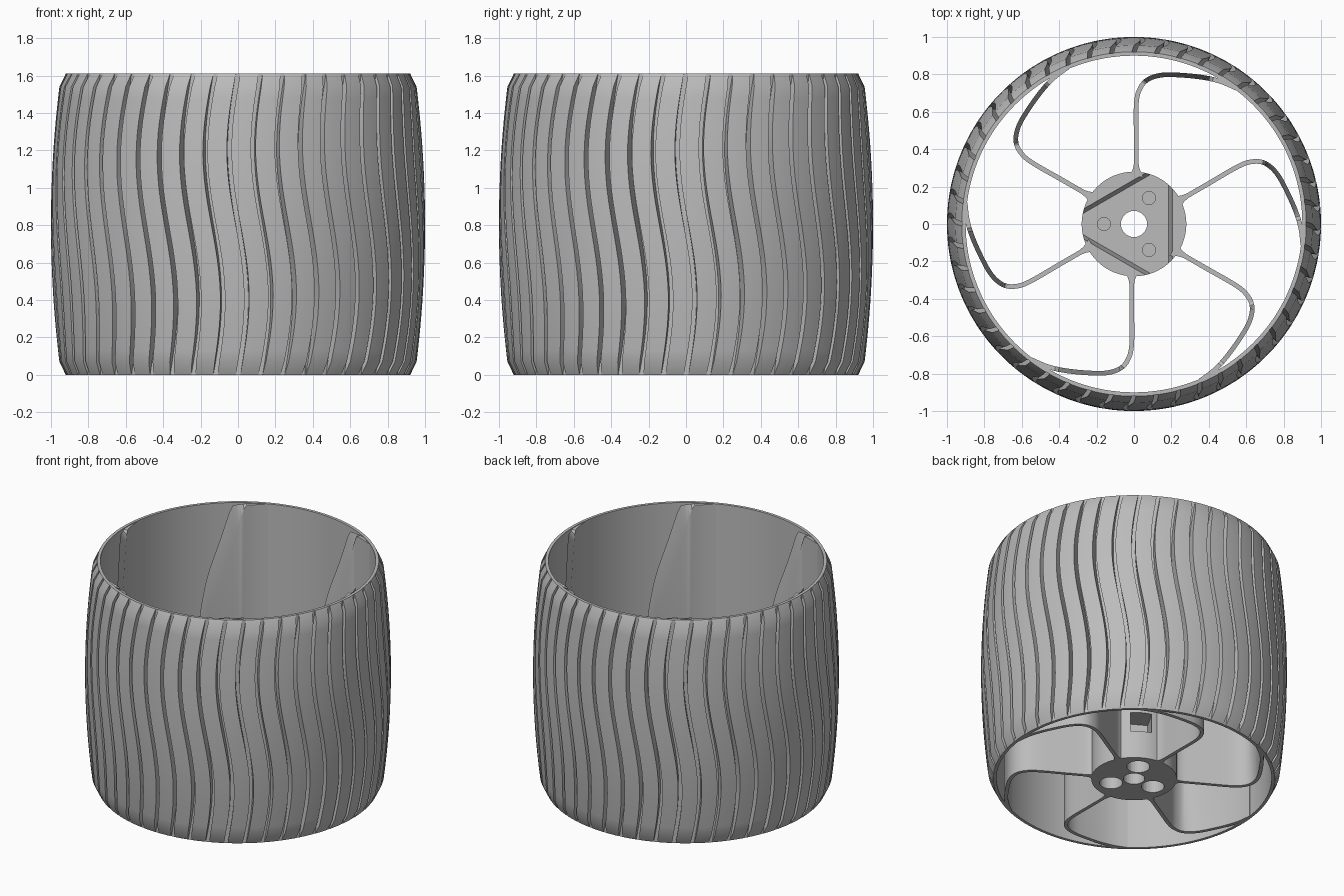
import bpy, bmesh, math
from mathutils import Matrix, Vector

if "Cube" in bpy.data.objects:
    bpy.data.objects.remove(bpy.data.objects["Cube"])

H = 1.61            # wheel width
N = 48              # tread blocks
HUB_TOP, HUB_FLOOR = 0.50, 0.42

grey = bpy.data.materials.new("grey")
grey.diffuse_color = (0.5, 0.5, 0.5, 1)
grey.use_nodes = True
grey.node_tree.nodes["Principled BSDF"].inputs["Base Color"].default_value = grey.diffuse_color


def finish(bm, name, smooth=True, hidden=False):
    bmesh.ops.recalc_face_normals(bm, faces=bm.faces)
    me = bpy.data.meshes.new(name)
    bm.to_mesh(me)
    bm.free()
    me.materials.append(grey)
    ob = bpy.data.objects.new(name, me)
    bpy.context.collection.objects.link(ob)
    ob.hide_render = hidden
    if hidden:
        ob.hide_set(True)
    elif smooth:
        bpy.ops.object.select_all(action='DESELECT')
        ob.select_set(True)
        bpy.context.view_layer.objects.active = ob
        bpy.ops.object.shade_smooth_by_angle(angle=math.radians(30))
    return ob


def loft(bm, rings, closed=False):
    """Skin equal-length closed rings of points; cap the ends unless closed."""
    vs = [[bm.verts.new(p) for p in r] for r in rings]
    n = len(vs[0])
    for i in range(len(vs) if closed else len(vs) - 1):
        a, b = vs[i], vs[(i + 1) % len(vs)]
        for j in range(n):
            bm.faces.new((a[j], a[(j + 1) % n], b[(j + 1) % n], b[j]))
    if not closed:
        bm.faces.new(vs[0])
        bm.faces.new(vs[-1])


def polar(r, a, z):
    return (r * math.cos(a), r * math.sin(a), z)


# Rim drum
bm = bmesh.new()
loft(bm, [[polar(r, 2 * math.pi * i / 144, z)
           for r, z in ((0.90, 0), (0.92, 0), (0.92, H), (0.90, H))]
          for i in range(144)], closed=True)
finish(bm, "rim_drum")


# Wavy tread blocks with a crowned, chamfered outer surface
def crown(z):
    edge = min(z, H - z)
    if edge < 0.07:
        return 0.921 + 0.034 * edge / 0.07
    t = (z - H / 2) / (H / 2 - 0.07)
    return 0.955 + 0.045 * (1 - t * t)


bm = bmesh.new()
pitch = 2 * math.pi / N
gap = 0.025
zs = [0, 0.07] + [0.07 + (H - 0.14) * k / 24 for k in range(1, 25)] + [H]
for b in range(N):
    rings = []
    for z in zs:
        start = -math.pi / 2 + b * pitch + 0.048 * math.sin(2 * math.pi * z / H)
        arc = [start + gap / 2 + (pitch - gap) * k / 3 for k in range(4)]
        rings.append([polar(crown(z), a, z) for a in arc]
                     + [polar(0.91, a, z) for a in reversed(arc)])
    loft(bm, rings)
finish(bm, "tread_blocks")

# Curved spokes whose top edge climbs steeply to the rim
PATH = [Vector(p) for p in (
    (0.012, 0.25), (0.012, 0.30), (0.012, 0.45), (0.012, 0.64), (0.03, 0.72),
    (0.07, 0.77), (0.14, 0.795), (0.23, 0.797), (0.36, 0.785), (0.46, 0.763),
    (0.55, 0.725))]


def smooth_path(pts, steps=5):
    out = []
    for i in range(len(pts) - 1):
        p0, p1, p2 = pts[max(i - 1, 0)], pts[i], pts[i + 1]
        p3 = pts[min(i + 2, len(pts) - 1)]
        for k in range(steps):
            t = k / steps
            out.append(0.5 * (2 * p1 + (p2 - p0) * t
                              + (2 * p0 - 5 * p1 + 4 * p2 - p3) * t * t
                              + (3 * p1 - p0 - 3 * p2 + p3) * t ** 3))
    return out + [pts[-1]]


def spoke_top(p):
    return max(HUB_TOP, min(H - 0.005, HUB_TOP + (p.length - 0.772) * 11.8))


line = smooth_path(PATH)
bm = bmesh.new()
for s in range(6):
    turn = Matrix.Rotation(s * math.pi / 3, 3, 'Z')
    rings = []
    for i, p in enumerate(line):
        d = (line[min(i + 1, len(line) - 1)] - line[max(i - 1, 0)]).normalized()
        flare = max(0.0, 0.33 - p.y) / 0.07          # fillet into the hub
        side = Vector((-d.y, d.x)) * (0.0125 + 0.022 * min(flare, 1.2) ** 2)
        a, c = p + side, p - side
        rings.append([turn @ Vector(q) for q in (
            (a.x, a.y, 0), (c.x, c.y, 0),
            (c.x, c.y, spoke_top(c)), (a.x, a.y, spoke_top(a)))])
    loft(bm, rings)
finish(bm, "spokes")


# Hub with bore, counterbores, nut pockets and a sunken triangular floor
def cylinder(bm, r, z0, z1, x=0, y=0, seg=32, r2=None, rot=0):
    m = Matrix.Translation((x, y, (z0 + z1) / 2)) @ Matrix.Rotation(rot, 4, 'Z')
    bmesh.ops.create_cone(bm, cap_ends=True, segments=seg, radius1=r,
                          radius2=r if r2 is None else r2, depth=z1 - z0, matrix=m)


bm = bmesh.new()
cylinder(bm, 0.28, 0, HUB_TOP, seg=64)
hub = finish(bm, "hub", smooth=False)


def cut(bm, name):
    mod = hub.modifiers.new(name, 'BOOLEAN')
    mod.operation = 'DIFFERENCE'
    mod.solver = 'EXACT'
    mod.object = finish(bm, name, hidden=True)


bm = bmesh.new()
ring = [[polar(2 * d, math.pi / 3 + k * 2 * math.pi / 3, z) for k in range(3)]
        for d, z in ((0.185, HUB_FLOOR), (0.21, HUB_TOP + 0.02))]
loft(bm, ring)
cut(bm, "floor_cutter")

bm = bmesh.new()
cylinder(bm, 0.07, -0.1, 0.7)
cut(bm, "bore_cutter")

bolts = [math.pi / 3 + k * 2 * math.pi / 3 for k in range(3)]
bm = bmesh.new()
for a in bolts:
    x, y, _ = polar(0.16, a, 0)
    cylinder(bm, 0.075, -0.1, 0.15, x, y)
    cylinder(bm, 0.035, 0.37, 0.6, x, y)
cut(bm, "bolt_cutter")

bm = bmesh.new()
for a in bolts:
    m = (Matrix.Rotation(a, 4, 'Z') @ Matrix.Translation((0.22, 0, 0.27))
         @ Matrix.Diagonal((0.2, 0.14, 0.14, 1)))
    bmesh.ops.create_cube(bm, size=1, matrix=m)
cut(bm, "nut_pocket_cutter")

bpy.ops.object.select_all(action='DESELECT')
hub.select_set(True)
bpy.context.view_layer.objects.active = hub
bpy.ops.object.shade_smooth_by_angle(angle=math.radians(30))
